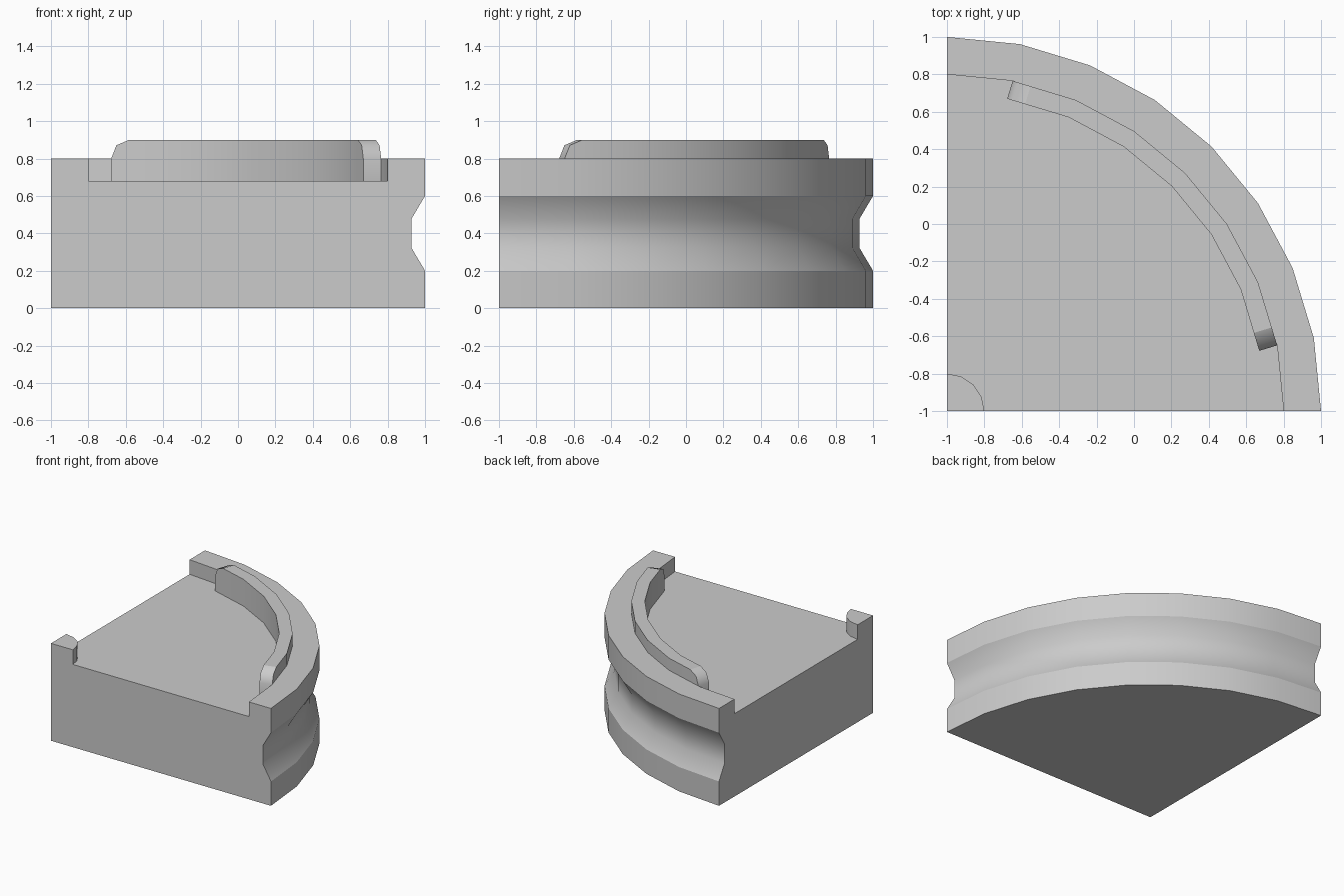
import bpy, bmesh
from math import sin, cos, radians
from mathutils import Vector

if "Cube" in bpy.data.objects:
    bpy.data.objects.remove(bpy.data.objects["Cube"])

STEP = 11.25
CORNER = Vector((-1, -1, 0))


def polar(r, deg, z=0.0):
    a = radians(deg)
    return CORNER + Vector((r * cos(a), r * sin(a), z))


def build(name, rings, limit, crease=lambda e: False):
    """Skin a row of matching closed cross-sections, with capped ends."""
    bm = bmesh.new()
    rows = [[bm.verts.new(p) for p in ring] for ring in rings]
    n = len(rows[0])
    for a, b in zip(rows, rows[1:]):
        for i in range(n):
            j = (i + 1) % n
            bm.faces.new((a[i], a[j], b[j], b[i]))
    bm.faces.new(rows[0])
    bm.faces.new(rows[-1][::-1])
    bmesh.ops.remove_doubles(bm, verts=bm.verts, dist=1e-4)
    bmesh.ops.recalc_face_normals(bm, faces=bm.faces)
    for f in bm.faces:
        f.smooth = True
    for e in bm.edges:
        if e.calc_face_angle(0) > radians(limit) or crease(e):
            e.smooth = False
    me = bpy.data.meshes.new(name)
    bm.to_mesh(me)
    bm.free()
    ob = bpy.data.objects.new(name, me)
    bpy.context.collection.objects.link(ob)


def lathe(name, profile, segments, crease=lambda e: False):
    """Quarter turn of a closed (radius, z) profile about the corner."""
    rings = [[polar(r, 90 * k / segments, z) for r, z in profile]
             for k in range(segments + 1)]
    build(name, rings, 40, crease)


def groove_lip(e):
    return all(min(abs(v.co.z - 0.2), abs(v.co.z - 0.6)) < 1e-3 for v in e.verts)


def flat_top(e):
    return any(f.normal.z > 0.99 for f in e.link_faces)


# Quarter-round body with grooved edge, raised rim and recessed floor
lathe("quarter_body", [(0, 0), (2, 0), (2, 0.2), (1.927, 0.323), (1.927, 0.477),
                       (2, 0.6), (2, 0.8), (1.8, 0.8), (1.8, 0.68), (0, 0.68)],
      8, groove_lip)

# Small quarter-round post in the inner corner
lathe("corner_post", [(0, 0.68), (0.2, 0.68), (0.2, 0.8), (0, 0.8)], 4)

# Thin curved rail inside the rim, with rounded ends square to the end facets
LOW, TOP = 0.68, 0.9
ROUND = [(0, 0.8), (0.029, 0.871), (0.1, TOP)]


def end_stations(deg, sign):
    outer = polar(1.8, deg)
    along = (polar(1.8, deg + sign * STEP) - outer).normalized()
    inward = polar(1, deg + sign * STEP / 2) - CORNER
    inner = outer - inward * 0.1
    return [(outer + along * s, inner + along * s, z) for s, z in ROUND]


stations = end_stations(STEP, 1)
stations += [(polar(1.8, STEP * k), polar(1.7, STEP * k), TOP) for k in range(2, 7)]
stations += end_stations(90 - STEP, -1)[::-1]
up = Vector((0, 0, 1))
build("curved_rail", [[o + up * LOW, i + up * LOW, i + up * z, o + up * z]
                      for o, i, z in stations], 50, flat_top)
